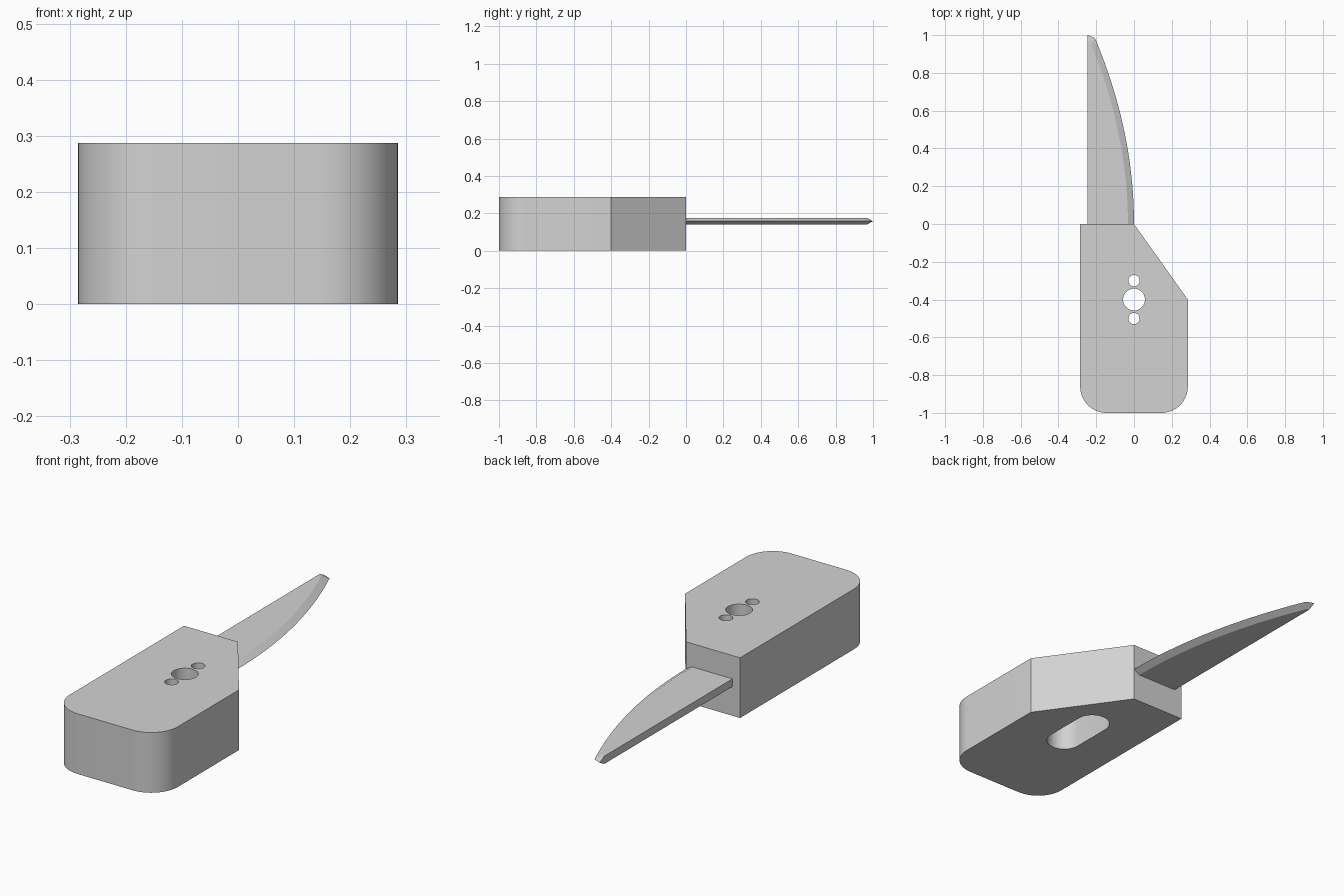
import bpy, bmesh, math
from mathutils import Vector

if "Cube" in bpy.data.objects:
    bpy.data.objects.remove(bpy.data.objects["Cube"], do_unlink=True)

HALF_W, HEIGHT, CORNER = 0.285, 0.287, 0.14
HOLE_Y, HOLE_GAP = -0.4, 0.1

grey = bpy.data.materials.new("plain_grey")
grey.use_nodes = True
colour = (0.65, 0.65, 0.65, 1)
grey.diffuse_color = colour
grey.node_tree.nodes["Principled BSDF"].inputs["Base Color"].default_value = colour


def make_object(name, bm):
    bmesh.ops.recalc_face_normals(bm, faces=bm.faces)
    mesh = bpy.data.meshes.new(name)
    bm.to_mesh(mesh)
    bm.free()
    mesh.materials.append(grey)
    obj = bpy.data.objects.new(name, mesh)
    bpy.context.collection.objects.link(obj)
    return obj


def activate(obj):
    bpy.ops.object.select_all(action='DESELECT')
    obj.select_set(True)
    bpy.context.view_layer.objects.active = obj


def prism(name, outline, z0, z1):
    bm = bmesh.new()
    face = bm.faces.new([bm.verts.new((x, y, z0)) for x, y in outline])
    out = bmesh.ops.extrude_face_region(bm, geom=[face])
    verts = [g for g in out["geom"] if isinstance(g, bmesh.types.BMVert)]
    bmesh.ops.translate(bm, verts=verts, vec=(0, 0, z1 - z0))
    return make_object(name, bm)


def arc(cx, cy, r, start, end, steps):
    angles = [math.radians(start + (end - start) * i / steps) for i in range(steps + 1)]
    return [(cx + r * math.cos(a), cy + r * math.sin(a)) for a in angles]


# Handle block: rounded front corners, one slanted back corner
inner = HALF_W - CORNER
outline = [(-HALF_W, 0)]
outline += arc(-inner, CORNER - 1, CORNER, 180, 270, 16)
outline += arc(inner, CORNER - 1, CORNER, 270, 360, 16)
outline += [(HALF_W, HOLE_Y), (0, 0)]
body = prism("handle_block", outline, 0, HEIGHT)

# Slot in the underside, and three holes opening on the top
slot = arc(0, HOLE_Y + HOLE_GAP, 0.08, 0, 180, 20)
slot += arc(0, HOLE_Y - HOLE_GAP, 0.08, 180, 360, 20)
cutters = [prism("slot_cutter", slot, -0.1, 0.2)]
for dy, radius in ((-HOLE_GAP, 0.03), (0, 0.058), (HOLE_GAP, 0.03)):
    circle = arc(0, HOLE_Y + dy, radius, 0, 360, 40)[:-1]
    cutters.append(prism("hole_cutter", circle, 0.1, 0.4))
for cutter in cutters:
    cutter.hide_render = True
    activate(body)
    mod = body.modifiers.new("cut", 'BOOLEAN')
    mod.operation, mod.solver, mod.object = 'DIFFERENCE', 'EXACT', cutter
    bpy.ops.object.modifier_apply(modifier=mod.name)
    bpy.data.objects.remove(cutter, do_unlink=True)

# Blade: straight square spine, curved edge and tip ground from both sides
SPINE, BEVEL, STEPS = -0.245, 0.032, 28
Z_LOW, Z_MID, Z_TOP = 0.139, 0.158, 0.176
edge = [Vector((0, -0.02))]
edge += [Vector((-0.207 * t * t, 0.985 * t)) for t in (i / STEPS for i in range(STEPS + 1))]
edge.append(Vector((SPINE, 1)))


def inward(a, b):
    d = (b - a).normalized()
    return Vector((-d.y, d.x))


normals = [inward(a, b) for a, b in zip(edge, edge[1:])]
ground = []
for i, p in enumerate(edge):
    n1, n2 = normals[max(i - 1, 0)], normals[min(i, len(normals) - 1)]
    ground.append(p + (n1 + n2) * BEVEL / (1 + n1.dot(n2)))
ground[-1] = Vector((SPINE, 1 - BEVEL / -normals[-1].y))

bm = bmesh.new()
top, mid, low = [[bm.verts.new((p.x, p.y, z)) for p in ring]
                 for ring, z in ((ground, Z_TOP), (edge, Z_MID), (ground, Z_LOW))]
root_top, root_low = [bm.verts.new((SPINE, edge[0].y, z)) for z in (Z_TOP, Z_LOW)]
for upper, lower in ((top, mid), (mid, low)):
    for i in range(len(edge) - 1):
        bm.faces.new((upper[i], upper[i + 1], lower[i + 1], lower[i]))
bm.faces.new(top + [root_top])
bm.faces.new(low + [root_low])
bm.faces.new((root_top, top[-1], mid[-1], low[-1], root_low))
bm.faces.new((root_top, top[0], mid[0], low[0], root_low))
blade = make_object("blade", bm)

# Smooth curves, crisp edges
for obj in (body, blade):
    activate(obj)
    bpy.ops.object.shade_smooth_by_angle(angle=math.radians(25))
